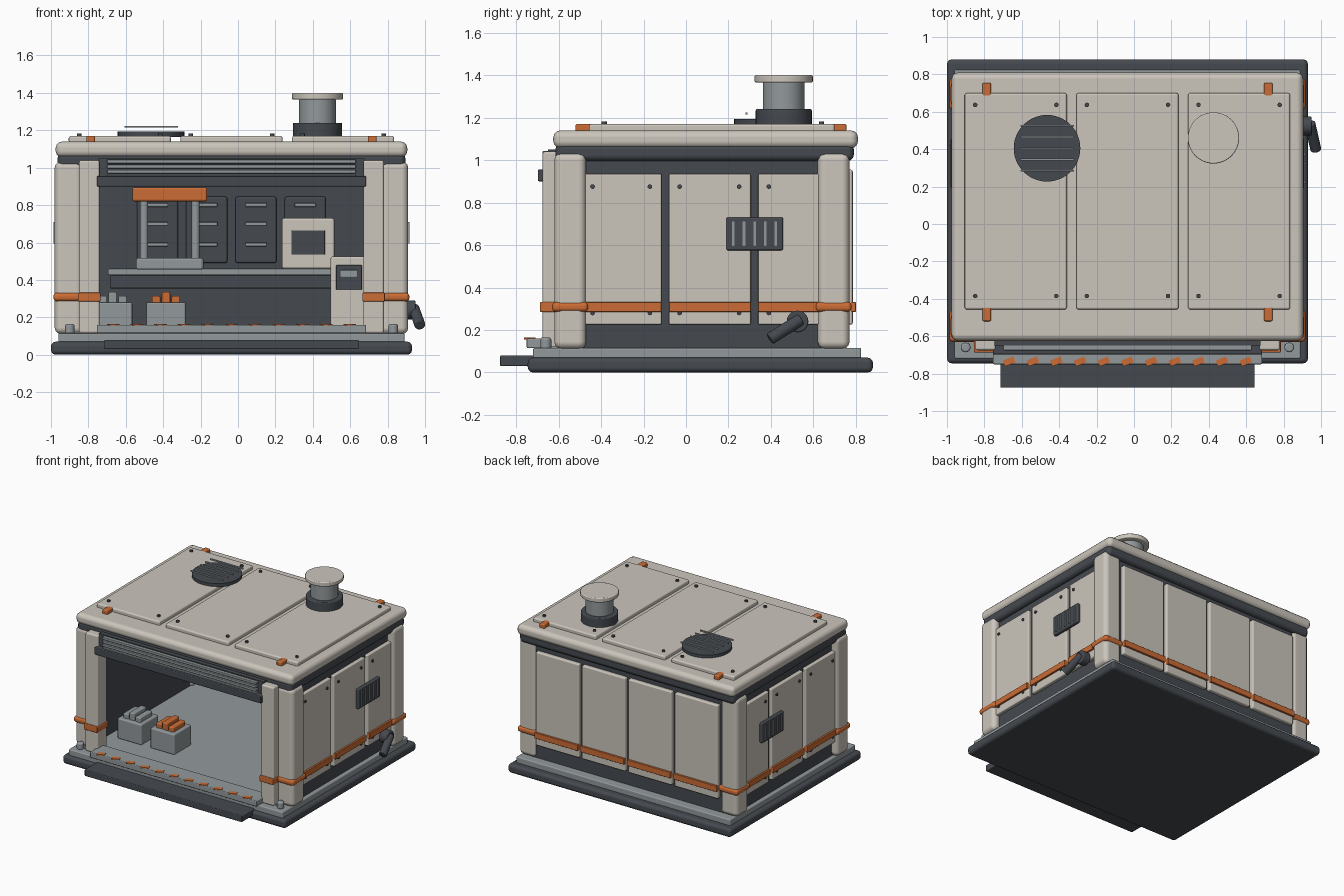
import bpy, math
from mathutils import Vector

CX = -0.035  # body centre line; the crank handle shifts the bounds
if "Cube" in bpy.data.objects:
    bpy.data.objects.remove(bpy.data.objects["Cube"])


def material(name, rgb):
    m = bpy.data.materials.new(name)
    m.use_nodes = True
    m.diffuse_color = (*rgb, 1)
    shader = m.node_tree.nodes["Principled BSDF"]
    shader.inputs["Base Color"].default_value = (*rgb, 1)
    shader.inputs["Roughness"].default_value = 0.7
    return m


CREAM = material("warm cream", (0.6, 0.56, 0.5))
DARK = material("dark slate", (0.06, 0.068, 0.08))
GREY = material("cool grey", (0.29, 0.32, 0.33))
ORANGE = material("safety orange", (0.6, 0.15, 0.035))


def finish(ob, name, mat, bevel, segments=3):
    ob.name = ob.data.name = name
    ob.data.materials.append(mat)
    for p in ob.data.polygons:
        p.use_smooth = True
    ob.data.set_sharp_from_angle(angle=math.radians(40))
    if bevel:
        for e in ob.data.edges:
            e.use_edge_sharp = False
        mod = ob.modifiers.new("rounded edges", "BEVEL")
        mod.width, mod.segments = bevel, segments
        mod.limit_method = "ANGLE"
        mod.angle_limit = math.radians(40)
        mod.harden_normals = True
    return ob


def box(name, mat, x, y, z, bevel=0.006, turn=0):
    """Box from its spans; x is measured from the body centre line."""
    spans = [sorted(s) for s in (x, y, z)]
    centre = Vector([sum(s) / 2 for s in spans]) + Vector((CX, 0, 0))
    size = [b - a for a, b in spans]
    bpy.ops.mesh.primitive_cube_add(size=1, location=centre, rotation=(0, 0, turn))
    ob = bpy.context.object
    for v in ob.data.vertices:
        v.co = [c * s for c, s in zip(v.co, size)]
    return finish(ob, name, mat, bevel)


def rod(name, mat, start, end, radius, bevel=0, sides=32):
    """Cylinder between two points; x is measured from the body centre line."""
    a, b = Vector(start), Vector(end)
    bpy.ops.mesh.primitive_cylinder_add(
        vertices=sides, radius=radius, depth=(b - a).length,
        location=(a + b) / 2 + Vector((CX, 0, 0)),
        rotation=(b - a).to_track_quat("Z", "Y").to_euler())
    return finish(bpy.context.object, name, mat, bevel)


def sym(half):
    return (-half, half)


def around(centre, half):
    return (centre - half, centre + half)


BAND = (0.285, 0.332)
SIDES = (("left", 1), ("right", -1))

# Base, step and threshold
box("base", DARK, sym(0.965), (-0.745, 0.88), (0, 0.07), 0.025)
box("base_plate", GREY, sym(0.925), (-0.72, 0.825), (0.06, 0.115), 0.008)
box("front_step", DARK, sym(0.68), (-0.875, -0.7), (0.03, 0.08))
box("threshold", GREY, sym(0.72), (-0.75, -0.6), (0.115, 0.16))
for i in range(11):
    mark = (i - 5) * 0.1265
    box(f"threshold_mark_{i}", ORANGE, around(mark, 0.03), around(-0.735, 0.017),
        (0.155, 0.164), 0, math.radians(22))

# Shell
box("floor", GREY, sym(0.85), (-0.65, 0.74), (0.11, 0.122), 0)
box("back_wall", DARK, sym(0.89), (0.71, 0.755), (0.11, 1.03), 0)
box("eave", DARK, sym(0.93), (-0.615, 0.79), (0.995, 1.08), 0.03)
box("roof", CREAM, sym(0.94), (-0.625, 0.81), (1.055, 1.14), 0.035)
for i in range(4):
    span = around((i - 1.5) * 0.4, 0.188)
    box(f"back_panel_{i}", CREAM, span, (0.74, 0.785), (0.225, 0.955), 0.01)
    box(f"back_band_{i}", ORANGE, span, (0.76, 0.8), BAND, 0.004)

PANELS = ((-0.49, -0.115), (-0.08, 0.305), (0.34, 0.72))
for label, s in SIDES:
    box(f"{label}_wall", DARK, (s * 0.82, s * 0.895), (-0.6, 0.755), (0.11, 1.03), 0)
    # Corner posts with their bands
    for end, y in (("front", -0.545), ("back", 0.695)):
        box(f"{label}_{end}_post", CREAM, (s * 0.795, s * 0.945), around(y, 0.075),
            (0.11, 1.035), 0.035)
        box(f"{label}_{end}_post_band", ORANGE, (s * 0.785, s * 0.952),
            around(y, 0.085), BAND, 0.02)
    # Door jambs
    box(f"{label}_jamb", CREAM, (s * 0.705, s * 0.815), (-0.675, -0.56), (0.115, 1.04), 0.012)
    box(f"{label}_jamb_band", ORANGE, (s * 0.7, s * 0.82), (-0.687, -0.55), BAND, 0.006)
    rod(f"{label}_anchor", GREY, (s * 0.865, -0.66, 0.11), (s * 0.865, -0.66, 0.165),
        0.026, 0.012, 20)
    # Side panels with bolts and bands
    for i, span in enumerate(PANELS):
        box(f"{label}_panel_{i}", CREAM, (s * 0.88, s * 0.922), span, (0.225, 0.935), 0.008)
        box(f"{label}_band_{i}", ORANGE, (s * 0.9, s * 0.936), span, BAND, 0.004)
        for y in (span[0] + 0.05, span[1] - 0.055):
            for z in (0.28, 0.875):
                rod(f"{label}_panel_bolt", DARK, (s * 0.915, y, z), (s * 0.93, y, z), 0.011, 0, 12)
    # Side vent
    box(f"{label}_vent", DARK, (s * 0.915, s * 0.945), (0.19, 0.457), (0.575, 0.73), 0.008)
    for i in range(5):
        box(f"{label}_vent_slat_{i}", GREY, (s * 0.94, s * 0.952),
            around(0.323 + (i - 2) * 0.05, 0.006), (0.595, 0.71), 0)

# Rolled shutter and lintel
box("shutter_housing", DARK, sym(0.71), (-0.65, -0.59), (0.93, 1.05), 0)
for i in range(4):
    box(f"shutter_slat_{i}", GREY, sym(0.665), (-0.675, -0.64),
        around(1.033 - i * 0.027, 0.01), 0.004)
box("lintel", DARK, sym(0.72), (-0.697, -0.63), (0.9, 0.955))

# Roof panels, straps and bolts
for i in range(3):
    mid = (i - 1) * 0.597
    box(f"roof_panel_{i}", CREAM, around(mid, 0.273), (-0.457, 0.7), (1.13, 1.17), 0.012)
    for x in around(mid, 0.217):
        for y in (-0.385, 0.637):
            rod("roof_bolt", DARK, (x, y, 1.16), (x, y, 1.182), 0.012, 0, 12)
for label, s in SIDES:
    box(f"{label}_roof_strap", ORANGE, around(s * 0.753, 0.022), (-0.5, 0.73), (1.14, 1.166), 0)
    for y in (-0.482, 0.717):
        box(f"{label}_roof_clip", ORANGE, around(s * 0.753, 0.023), around(y, 0.038),
            (1.135, 1.17), 0.008)

# Round roof vent
VX, VY = -0.43, 0.405
rod("roof_vent", DARK, (VX, VY, 1.165), (VX, VY, 1.193), 0.178, 0, 48)
for i in range(5):
    box(f"roof_vent_bar_{i}", GREY, around(VX, 0.143), around(VY + (i - 2) * 0.06, 0.005),
        (1.214, 1.224), 0)

# Chimney
for name, mat, low, high, radius in (("collar", DARK, 1.16, 1.24, 0.132),
                                     ("pipe", GREY, 1.23, 1.368, 0.098),
                                     ("cap", CREAM, 1.365, 1.4, 0.137)):
    rod(f"chimney_{name}", mat, (0.46, 0.46, low), (0.46, 0.46, high), radius, 0.007, 48)

# Crank handle on the left wall
rod("crank_hub", DARK, (0.92, 0.525, 0.24), (0.985, 0.525, 0.24), 0.051, 0.008)
rod("crank_arm", DARK, (0.975, 0.54, 0.25), (1.008, 0.395, 0.158), 0.029, 0.006)

# Workbench
box("bench_top", GREY, (-0.66, 0.66), (0.25, 0.72), (0.425, 0.46))
box("bench_apron", DARK, (-0.65, 0.65), (0.27, 0.72), (0.355, 0.425))

# Press on the bench
box("press_base", GREY, (-0.51, -0.15), (0.14, 0.5), (0.455, 0.517), 0.012)
for x in (-0.467, -0.192):
    rod("press_column", GREY, (x, 0.33, 0.5), (x, 0.33, 0.85), 0.022)
box("press_head", ORANGE, (-0.53, -0.13), (0.16, 0.5), (0.82, 0.895), 0.012)

# Wall racks
for i in range(4):
    mid = -0.395 + i * 0.263
    box(f"wall_rack_{i}", DARK, around(mid, 0.11), (0.685, 0.72), (0.49, 0.845), 0.012)
    for z in (0.59, 0.7, 0.8):
        box(f"wall_rack_{i}_slot", GREY, around(mid, 0.057), (0.672, 0.69), around(z, 0.01), 0.004)

# Monitor on the bench
box("monitor", CREAM, (0.27, 0.55), (0.3, 0.55), (0.46, 0.73), 0.012)
box("monitor_screen", DARK, (0.32, 0.5), (0.292, 0.31), (0.535, 0.665), 0.004)

# Standing console by the door
box("console", CREAM, (0.53, 0.725), (-0.4, -0.2), (0.12, 0.525), 0.012)
box("console_screen", DARK, (0.56, 0.697), (-0.408, -0.39), (0.345, 0.48), 0.004)
box("console_readout", GREY, (0.583, 0.672), (-0.415, -0.4), (0.415, 0.453), 0.003)

# Bins with their contents
for label, x, mat in (("right", -0.635, GREY), ("left", -0.35, ORANGE)):
    box(f"{label}_bin", GREY, around(x, 0.105), around(-0.28, 0.105), (0.12, 0.28), 0.01)
    for i in (-1, 0, 1):
        box(f"{label}_bin_part", mat, around(x + i * 0.053, 0.023), around(-0.28, 0.075),
            (0.27, 0.335 - abs(i) * 0.02), 0.008)
